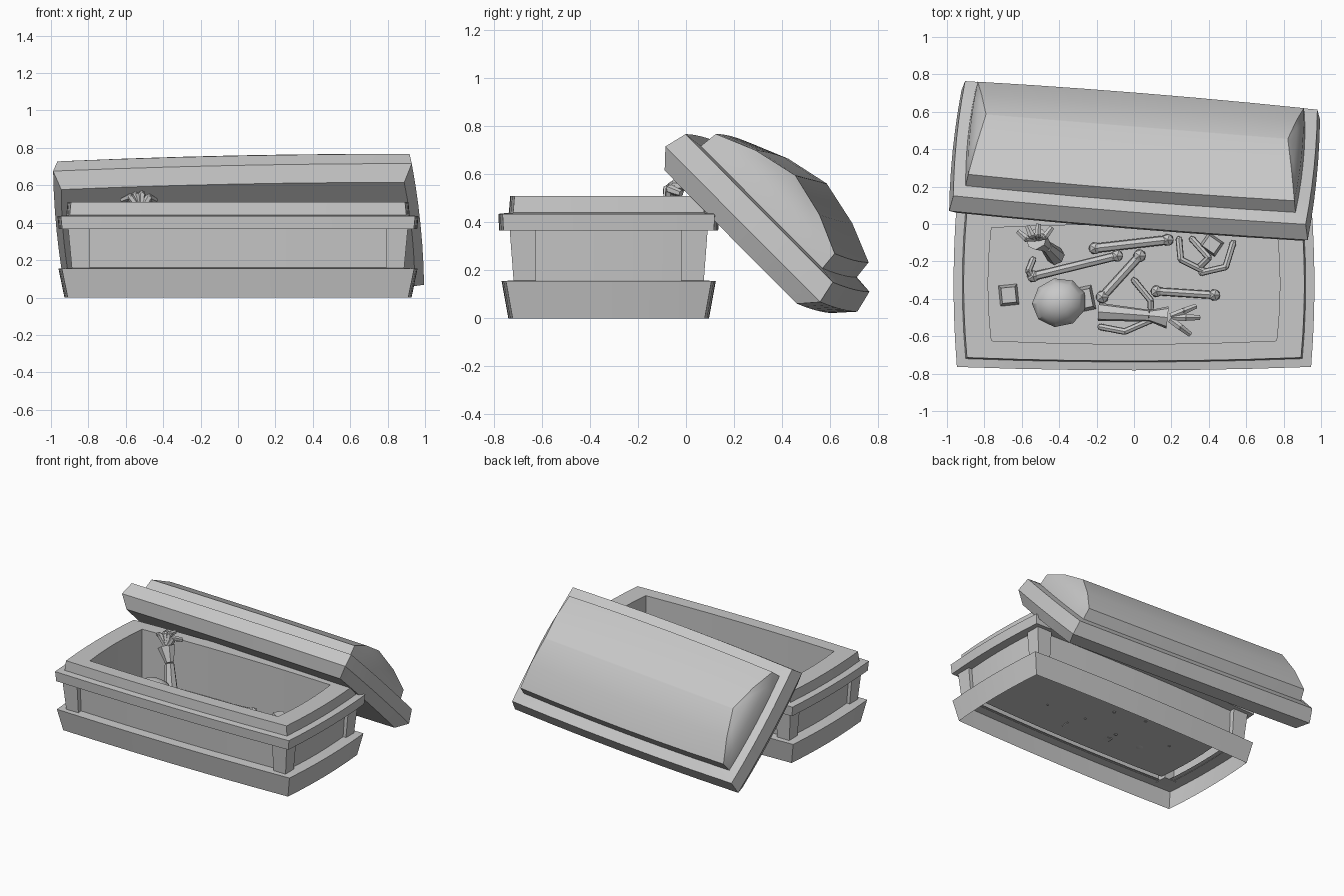
import bpy, bmesh, math
from mathutils import Vector, Matrix

cube = bpy.data.objects.get("Cube")
if cube:
    bpy.data.objects.remove(cube)

stone = bpy.data.materials.new("grey_stone")
stone.use_nodes = True
GREY = (0.58, 0.58, 0.58, 1)
stone.diffuse_color = GREY
stone.node_tree.nodes["Principled BSDF"].inputs["Base Color"].default_value = GREY


def finish(name, bm, matrix=None, recalc=True):
    if recalc:
        bmesh.ops.recalc_face_normals(bm, faces=bm.faces)
    mesh = bpy.data.meshes.new(name)
    bm.to_mesh(mesh)
    bm.free()
    mesh.materials.append(stone)
    ob = bpy.data.objects.new(name, mesh)
    bpy.context.collection.objects.link(ob)
    if matrix:
        ob.matrix_world = matrix
    bpy.ops.object.select_all(action='DESELECT')
    ob.select_set(True)
    bpy.context.view_layer.objects.active = ob
    bpy.ops.object.shade_smooth_by_angle(angle=math.radians(32))
    return ob


def outline(hx, hy, bow, segs=6):
    """Rectangle whose four sides bulge slightly outward."""
    corners = [(-hx, -hy), (hx, -hy), (hx, hy), (-hx, hy)]
    pts = []
    for i, (ax, ay) in enumerate(corners):
        bx, by = corners[(i + 1) % 4]
        side = Vector((by - ay, ax - bx)).normalized()
        for k in range(segs):
            t = k / segs
            b = bow * 4 * t * (1 - t)
            pts.append((ax + (bx - ax) * t + side.x * b,
                        ay + (by - ay) * t + side.y * b))
    return pts


def loft(name, rings, bow, cap_start=False, cap_end=False, matrix=None):
    bm = bmesh.new()
    loops = []
    for hx, hy, z in rings:
        b = bow * min(1, hy / 0.3)
        loops.append([bm.verts.new((x, y, z)) for x, y in outline(hx, hy, b)])
    for a, b in zip(loops, loops[1:]):
        n = len(a)
        for i in range(n):
            j = (i + 1) % n
            bm.faces.new((a[i], a[j], b[j], b[i]))
    if cap_start:
        bm.faces.new(loops[0][::-1])
    if cap_end:
        bm.faces.new(loops[-1])
    return finish(name, bm, matrix, recalc=False)


# Tomb: open plinth, recessed body panels, moulded rim with the inner chamber
CY = -0.322
place = Matrix.Translation((0, CY, 0))
loft("plinth", [(.91, .40, 0), (.942, .428, .155), (.83, .35, .16)], .018, matrix=place)
loft("body_panels", [(.86, .362, .155), (.875, .372, .37)], .018, matrix=place)
loft("rim_and_chamber", [(.86, .36, .365), (.94, .438, .365), (.947, .442, .435),
                         (.9, .398, .44), (.893, .392, .51), (.762, .302, .51),
                         (.762, .302, .15)], .018, cap_end=True, matrix=place)

# Corner pillars, slightly tapered toward the plinth
for sx in (-1, 1):
    for sy in (-1, 1):
        bm = bmesh.new()
        bmesh.ops.create_cube(bm, size=1)
        for v in bm.verts:
            top = v.co.z > 0
            ox, oy = (.908, .412) if top else (.888, .396)
            v.co = (sx * (ox if v.co.x > 0 else .79),
                    sy * (oy if v.co.y > 0 else .302) + CY,
                    .366 if top else .155)
        finish("pillar_%s_%s" % ("left" if sx > 0 else "right",
                                 "back" if sy > 0 else "front"), bm)

# Lid: slipped off the back and leaning on the rear edge
ax = Vector((1, -.081, .021)).normalized()
down = Vector((0, 1, -1))
down = (down - ax * down.dot(ax)).normalized()
lid_frame = Matrix((ax, down, ax.cross(down))).transposed().to_4x4()
lid_frame.translation = (0, .261, .319)
loft("lid", [(.92, .392, 0), (.962, .458, .075), (.945, .436, .17), (.885, .36, .178),
             (.875, .352, .257), (.845, .19, .325), (.81, .002, .367)],
     .014, cap_start=True, cap_end=True, matrix=lid_frame)


def tube(bm, a, b, r1, r2, sides=7):
    a, b = Vector(a), Vector(b)
    d = b - a
    m = Matrix.Translation((a + b) / 2) @ d.to_track_quat('Z', 'Y').to_matrix().to_4x4()
    bmesh.ops.create_cone(bm, cap_ends=True, segments=sides, radius1=r1, radius2=r2,
                          depth=d.length, matrix=m)


def ball(bm, p, r):
    bmesh.ops.create_icosphere(bm, subdivisions=1, radius=r, matrix=Matrix.Translation(p))


def chain(name, pts, r=.022, knob=1.0):
    """Bone following a path, with optional swollen ends."""
    bm = bmesh.new()
    for a, b in zip(pts, pts[1:]):
        tube(bm, a, b, r, r)
    for p in pts:
        ball(bm, p, r * (knob if p in (pts[0], pts[-1]) else 1))
    return finish(name, bm)


# Loose long bones and ribs on the chamber floor
Z = .18
chain("thigh_bone", [(-.54, -.28, Z), (-.09, -.17, .21)], .024, 1.5)
chain("shin_bone", [(-.21, -.13, Z), (.18, -.085, Z)], .026, 1.4)
chain("upper_arm_bone", [(-.17, -.39, Z), (.03, -.17, Z)], .024, 1.6)
chain("lower_arm_bone", [(.12, -.36, Z), (.43, -.38, Z)], .022, 1.6)
chain("rib_a", [(.24, -.08, Z), (.25, -.19, .2), (.37, -.25, Z)], .018)
chain("rib_b", [(.53, -.10, Z), (.49, -.23, .2), (.36, -.26, Z)], .018)
chain("rib_c", [(-.18, -.55, Z), (-.05, -.575, .2), (.1, -.51, Z)], .018)
chain("rib_d", [(0, -.3, Z), (.09, -.41, .19), (.09, -.45, Z)], .018)
chain("rib_e", [(-.54, -.29, Z), (-.565, -.25, .2), (-.54, -.19, Z)], .018)
chain("rib_f", [(.31, -.08, Z), (.4, -.18, .21), (.35, -.23, Z)], .018)


def chunk(name, p, size, spin):
    bm = bmesh.new()
    bmesh.ops.create_cube(bm, size=1, matrix=Matrix.LocRotScale(
        Vector(p), Matrix.Rotation(spin, 3, 'Z').to_quaternion(), Vector(size)))
    top = [f for f in bm.faces if f.normal.z > .5 or f.calc_center_median().z > p[2] + .01]
    for f in top[-1:]:
        bmesh.ops.scale(bm, vec=(.75, .75, 1), verts=f.verts,
                        space=Matrix.Translation(-Vector(p)))
    return finish(name, bm)


chunk("vertebra_a", (-.67, -.38, .19), (.1, .11, .08), .1)
chunk("vertebra_b", (.415, -.11, .2), (.1, .09, .08), -.6)

# Skull with a jaw block
bm = bmesh.new()
bmesh.ops.create_uvsphere(bm, u_segments=9, v_segments=7, radius=1, matrix=Matrix.LocRotScale(
    Vector((-.40, -.42, .27)), Matrix.Rotation(.2, 3, 'Z').to_quaternion(),
    Vector((.15, .135, .125))))
finish("skull", bm)
chunk("jaw", (-.265, -.40, .22), (.1, .13, .12), .2)


def hand(name, elbow, wrist, palm, tips, bend):
    """Forearm flaring into a palm, then fingers with one knuckle each."""
    bm = bmesh.new()
    elbow, wrist, palm = Vector(elbow), Vector(wrist), Vector(palm)
    tube(bm, elbow, wrist, .05, .032)
    tube(bm, wrist, palm, .03, .062)
    for tip in map(Vector, tips):
        root = palm + (tip - palm) * .12
        knuckle = (root + tip) / 2 + Vector(bend)
        tube(bm, root, knuckle, .02, .02, 6)
        tube(bm, knuckle, tip, .02, .015, 6)
        ball(bm, knuckle, .02)
    finish(name, bm)


# One arm reaching up out of the tomb, one lying on the floor
hand("raised_arm", (-.42, -.17, .17), (-.47, -.12, .38), (-.52, -.08, .47),
     [(-.62, -.04, .52), (-.57, -.01, .54), (-.51, 0, .55), (-.44, -.02, .52)],
     (0, -.02, .04))
hand("resting_arm", (-.19, -.47, .19), (.08, -.49, .2), (.18, -.5, .2),
     [(.33, -.44, .18), (.35, -.5, .18), (.3, -.59, .18)], (0, 0, .02))
